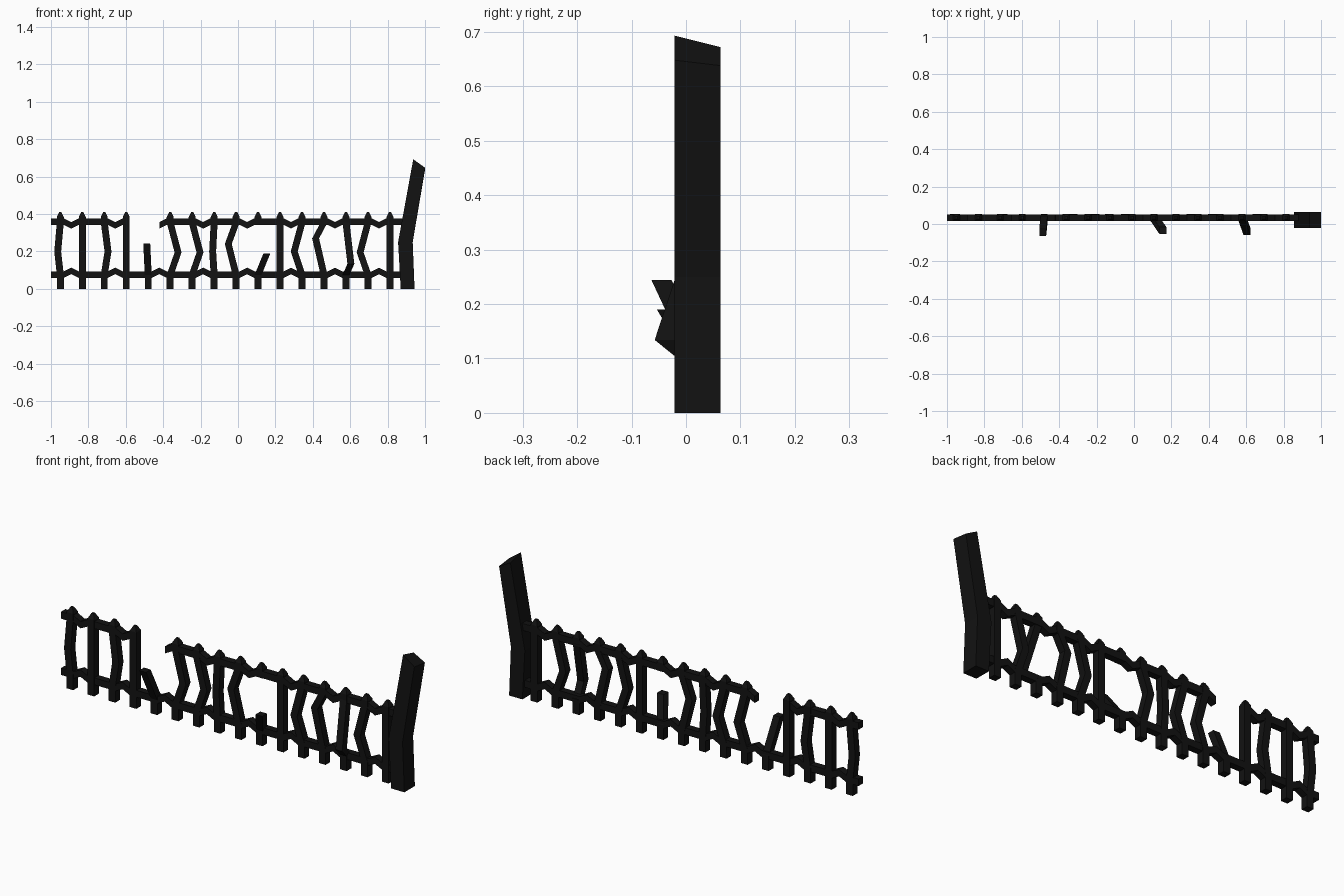
import bpy, bmesh

if "Cube" in bpy.data.objects:
    bpy.data.objects.remove(bpy.data.objects["Cube"])

iron = bpy.data.materials.new("black_iron")
iron.diffuse_color = (0.006, 0.006, 0.006, 1)
iron.use_nodes = True
iron.node_tree.nodes["Principled BSDF"].inputs["Base Color"].default_value = iron.diffuse_color

YC = 0.034          # depth centre of the fence
H = 0.0185          # half thickness of a bar
STEP = 0.1175       # bar spacing
X0 = -0.95


def loft(name, rings):
    """Skin a list of four-cornered rings into one closed solid."""
    bm = bmesh.new()
    loops = [[bm.verts.new(p) for p in ring] for ring in rings]
    for a, b in zip(loops, loops[1:]):
        for i in range(4):
            j = (i + 1) % 4
            bm.faces.new((a[i], a[j], b[j], b[i]))
    bm.faces.new(loops[0])
    bm.faces.new(loops[-1])
    bmesh.ops.recalc_face_normals(bm, faces=bm.faces)
    mesh = bpy.data.meshes.new(name)
    bm.to_mesh(mesh)
    bm.free()
    mesh.materials.append(iron)
    ob = bpy.data.objects.new(name, mesh)
    bpy.context.collection.objects.link(ob)
    return ob


def flat_ring(x, y, z, hx=H, hy=H):
    return [(x - hx, y - hy, z), (x + hx, y - hy, z),
            (x + hx, y + hy, z), (x - hx, y + hy, z)]


def rail_ring(x, z, h=0.0175):
    return [(x, YC - h, z - h), (x, YC + h, z - h),
            (x, YC + h, z + h), (x, YC - h, z + h)]


def cap(x):
    return [flat_ring(x, YC, 0.385), flat_ring(x, YC, 0.41, 0.006, 0.006)]


# Upright bars: index -> (x shift, y shift, height) of the bent middle
bends = {0: (-0.014, 0, 0.2), 2: (0.02, 0, 0.2), 5: (0.042, 0, 0.195),
         6: (0.042, 0, 0.195), 7: (-0.008, 0, 0.2), 8: (-0.042, 0, 0.24),
         11: (-0.042, 0, 0.2), 12: (-0.045, 0, 0.27),
         13: (0.026, -0.073, 0.134), 14: (-0.042, 0, 0.195)}
# Snapped bars: index -> (x shift, y shift, height) of the broken end
snapped = {4: (-0.008, -0.079, 0.244), 9: (0.047, -0.069, 0.19)}

for i in range(16):
    x = X0 + STEP * i
    rings = [flat_ring(x, YC, 0), flat_ring(x, YC, 0.075)]
    if i in snapped:
        dx, dy, z = snapped[i]
        loft("snapped_bar", rings + [flat_ring(x + dx, YC + dy, z)])
        continue
    if i in bends:
        dx, dy, z = bends[i]
        rings.append(flat_ring(x + dx, YC + dy, z))
    rings.append(flat_ring(x, YC, 0.355))
    loft("fence_bar", rings + cap(x))

# Stub left hanging above the second snapped bar
xs = X0 + STEP * 9
loft("bar_stub", [flat_ring(xs, YC, 0.342)] + cap(xs))


def rail(name, x_start, x_end, z, kink):
    """Rail with a small kink in every second gap between bars."""
    pts = [(x_start, z)]
    for k in range(8):
        c = X0 + STEP * (2 * k + 0.5)
        for dx, dz in ((-0.04, 0), (0, kink), (0.04, 0)):
            if abs(c + dx - x_start) < 0.01:
                pts[0] = (x_start, z + dz)
            elif x_start < c + dx < x_end:
                pts.append((c + dx, z + dz))
    pts.append((x_end, z))
    loft(name, [rail_ring(*p) for p in pts])


rail("bottom_rail", -1.0, 0.89, 0.076, 0.02)
rail("top_rail_left", -1.0, -0.58, 0.36, -0.02)
rail("top_rail_right", -0.42, 0.89, 0.36, -0.02)

# Crooked end post with a slanted top
PY, PH = 0.021, 0.042
top = [(0.937, PY - PH, 0.693), (1.0, PY - PH, 0.648),
       (1.0, PY + PH, 0.638), (0.937, PY + PH, 0.672)]
loft("end_post", [flat_ring(0.907, PY, 0, 0.037, PH),
                  flat_ring(0.895, PY, 0.25, 0.039, PH), top])
